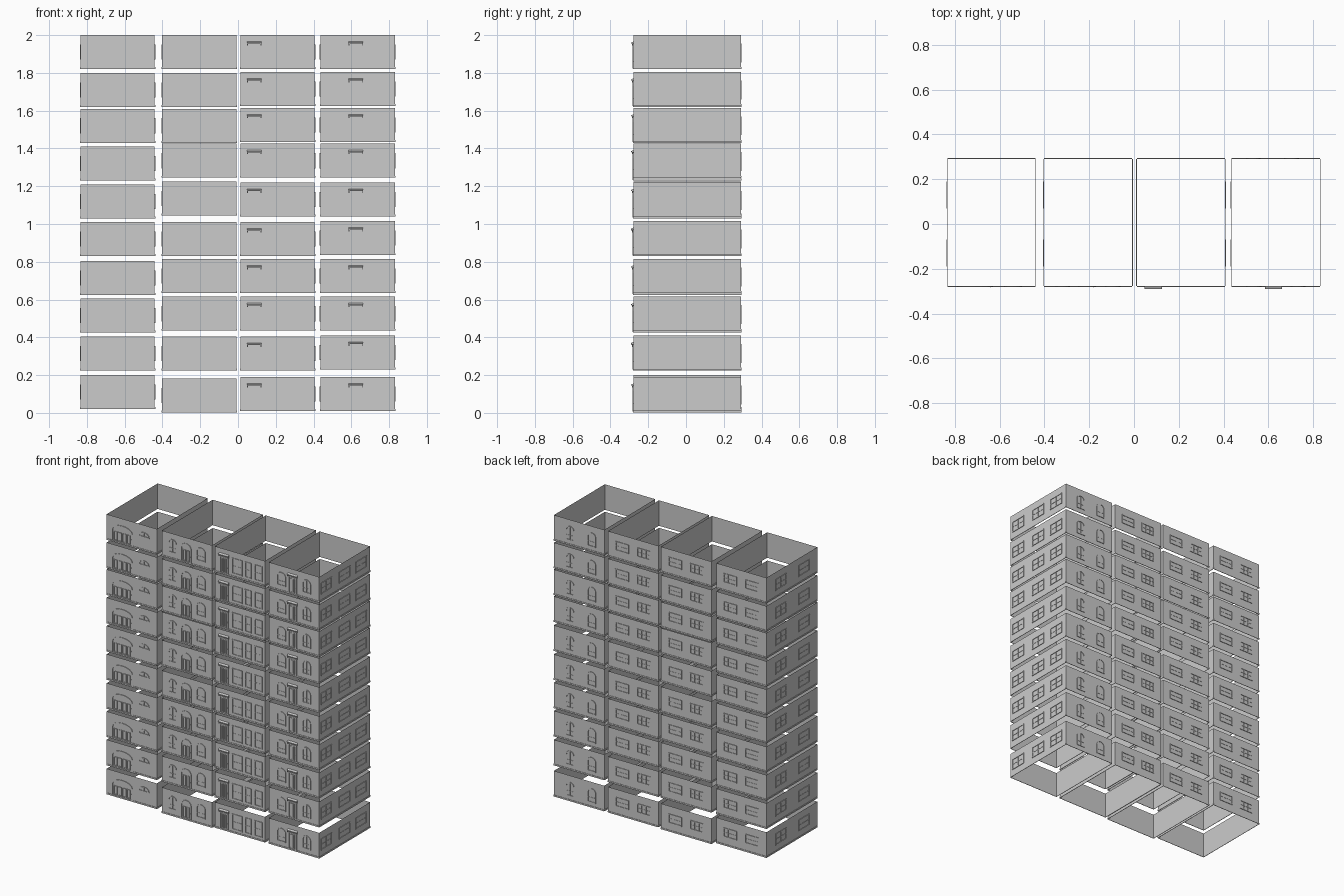
import bpy, bmesh, math

if "Cube" in bpy.data.objects:
    bpy.data.objects.remove(bpy.data.objects["Cube"], do_unlink=True)

grey = bpy.data.materials.new("plain grey")
grey.use_nodes = True
colour = (0.6, 0.6, 0.6, 1)
grey.diffuse_color = colour
grey.node_tree.nodes["Principled BSDF"].inputs["Base Color"].default_value = colour

HEIGHT, FRONT, BACK = 0.18, -0.278, 0.291
RAISE = 0.004

# Bottom heights of the ten storeys, per column
columns = [
    (-0.833, -0.441, [.02, .225, .425, .625, 1.03, .83, 1.23, 1.43, 1.62, 1.82]),
    (-0.402, -0.008, [.003, .225, .435, .635, .83, 1.045, 1.245, 1.43, 1.62, 1.82]),
    (0.013, 0.406, [.01, .225, .435, .635, .83, 1.04, 1.245, 1.435, 1.625, 1.82]),
    (0.436, 0.83, [.01, .23, .435, .635, .835, 1.04, 1.245, 1.435, 1.625, 1.82]),
]


def mapper(side, x0, x1):
    """Turn wall coordinates (along, up, outward) into model coordinates."""
    return {
        "front": lambda u, w, d: (u, FRONT - d, w),
        "back": lambda u, w, d: (u, BACK + d, w),
        "left": lambda u, w, d: (x1 + d, u, w),
        "right": lambda u, w, d: (x0 - d, u, w),
    }[side]


def outline(u0, u1, w0, w1, rise):
    """Rectangle whose top is an arch of the given rise."""
    pts = [(u0, w0), (u1, w0)]
    if rise <= 0:
        return pts + [(u1, w1), (u0, w1)]
    mid, half = (u0 + u1) / 2, (u1 - u0) / 2
    for i in range(9):
        a = math.pi * i / 8
        pts.append((mid + half * math.cos(a), w1 - rise + rise * math.sin(a)))
    return pts


def add_frame(bm, put, u0, u1, w0, w1, rise=0.0, t=0.006):
    outer = outline(u0, u1, w0, w1, rise)
    inner = outline(u0 + t, u1 - t, w0 + t, w1 - t, max(rise - t, 0.004) if rise else 0)
    loops = [[bm.verts.new(put(u, w, d)) for u, w in pts]
             for pts, d in ((outer, 0), (outer, RAISE), (inner, RAISE), (inner, 0))]
    n = len(outer)
    for a, b in zip(loops, loops[1:]):
        for i in range(n):
            j = (i + 1) % n
            bm.faces.new((a[i], a[j], b[j], b[i]))


def add_box(bm, put, u0, u1, w0, w1, d0, d1, drop=0.0):
    """Box on a wall; drop lowers its outer edge."""
    v = [bm.verts.new(put(u, w - (drop if d == d1 else 0), d))
         for d in (d0, d1) for u, w in ((u0, w0), (u1, w0), (u1, w1), (u0, w1))]
    bm.faces.new(v[:4])
    bm.faces.new(v[4:])
    for i in range(4):
        j = (i + 1) % 4
        bm.faces.new((v[i], v[j], v[j + 4], v[i + 4]))


def window(bm, put, u0, u1, w0, w1, rise=0.0, panes=2):
    add_frame(bm, put, u0, u1, w0, w1, rise)
    for i in range(1, panes):
        u = u0 + (u1 - u0) * i / panes
        add_box(bm, put, u - .0015, u + .0015, w0 + .006, w1 - .006, 0, .002)
    w = (w0 + w1 - rise) / 2
    add_box(bm, put, u0 + .006, u1 - .006, w - .0015, w + .0015, 0, .002)


def door(bm, put, u0, u1, w1, rise=0.0, panels=2):
    add_frame(bm, put, u0, u1, .004, w1, rise)
    for i in range(panels):
        a = u0 + .012 + (u1 - u0 - .024) * i / panels
        b = a + (u1 - u0 - .024) / panels - .004
        add_frame(bm, put, a + .002, b, .016, w1 - rise - .012, t=.003)
    add_box(bm, put, u1 - .011, u1 - .008, .05, .053, 0, .005)


def canopy(bm, put, u0, u1):
    add_box(bm, put, u0, u1, .14, .146, 0, .013, .006)
    for u in (u0, u1 - .004):
        add_box(bm, put, u, u + .004, .125, .14, 0, .009)


def finish(bm, name):
    bmesh.ops.recalc_face_normals(bm, faces=bm.faces)
    mesh = bpy.data.meshes.new(name)
    bm.to_mesh(mesh)
    bm.free()
    mesh.materials.append(grey)
    return mesh


def make_walls(x0, x1):
    bm = bmesh.new()
    corners = [(x0, FRONT), (x1, FRONT), (x1, BACK), (x0, BACK)]
    low = [bm.verts.new((x, y, 0)) for x, y in corners]
    high = [bm.verts.new((x, y, HEIGHT)) for x, y in corners]
    for i in range(4):
        j = (i + 1) % 4
        bm.faces.new((low[i], low[j], high[j], high[i]))
    return finish(bm, "walls")


def make_skirting(x0, x1):
    bm = bmesh.new()
    for side in ("front", "back"):
        add_box(bm, mapper(side, x0, x1), x0, x1, 0, .01, 0, .003)
    for side in ("left", "right"):
        add_box(bm, mapper(side, x0, x1), FRONT, BACK, 0, .01, 0, .003)
    return finish(bm, "skirting")


def make_openings(index, x0, x1):
    bm = bmesh.new()
    put = mapper("front", x0, x1)
    # Front: each column has its own arrangement
    if index == 0:
        door(bm, put, -.79, -.63, .13, .04, 4)
        window(bm, put, -.58, -.5, .095, .13, .03)
    elif index == 1:
        window(bm, put, -.35, -.285, .045, .14, .03)
        door(bm, put, -.25, -.17, .14, .035)
        window(bm, put, -.13, -.06, .045, .14, .03)
    elif index == 2:
        door(bm, put, .055, .12, .125)
        canopy(bm, put, .048, .124)
        for u0, u1 in ((.15, .23), (.25, .3), (.325, .385)):
            window(bm, put, u0, u1, .025, .135)
    else:
        window(bm, put, .5, .57, .04, .135, .03)
        door(bm, put, .59, .655, .125)
        canopy(bm, put, .586, .662)
        window(bm, put, .7, .765, .04, .135, .03)
    # Back: arched pair on the last column, wide pairs elsewhere
    put = mapper("back", x0, x1)
    for shift in (.065, .235):
        if index == 3:
            u = x0 + shift
            window(bm, put, u, u + .065, .035, .135, .03)
        else:
            window(bm, put, x0 + shift - .005, x0 + shift + .1, .06, .125, panes=3)
    # Side windows
    sides = {0: ("right", "left"), 1: ("right",), 2: ("left",), 3: ("left", "right")}
    for side in sides[index]:
        put = mapper(side, x0, x1)
        if index == 3 and side == "left":
            spots = (-.2, .005, .19)
        else:
            spots = (-.13, .13)
        for y in spots:
            window(bm, put, y - .06, y + .06, .05, .13, panes=2)
    return finish(bm, "openings")


for index, (x0, x1, bottoms) in enumerate(columns):
    parts = [make_walls(x0, x1), make_skirting(x0, x1), make_openings(index, x0, x1)]
    for level, z in enumerate(sorted(bottoms)):
        for mesh, part in zip(parts, ("walls", "skirting", "windows_and_doors")):
            obj = bpy.data.objects.new(f"{part}_column_{index + 1}_storey_{level + 1}", mesh)
            obj.location.z = z
            bpy.context.collection.objects.link(obj)
